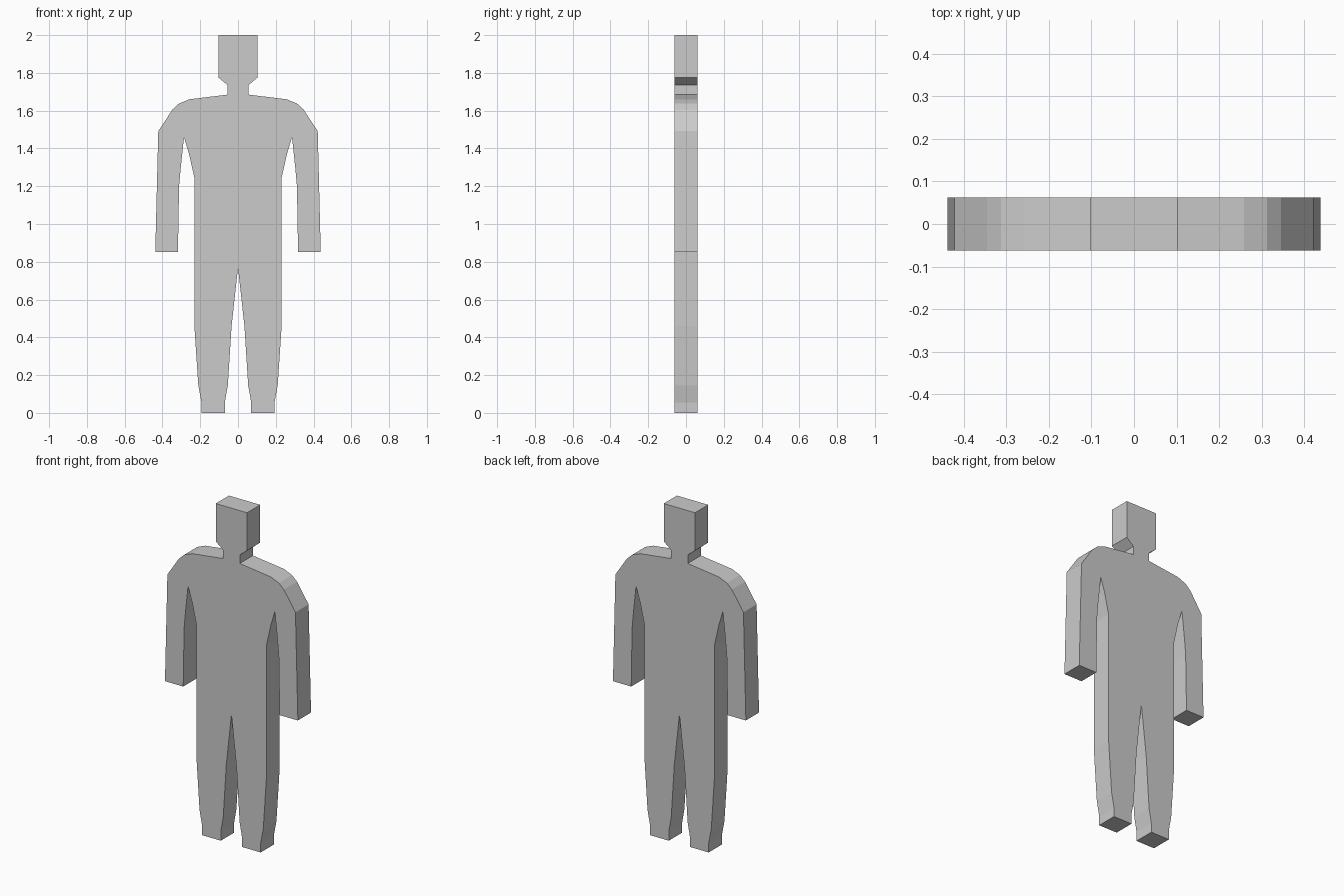
import bpy
import bmesh

cube = bpy.data.objects.get("Cube")
if cube:
    bpy.data.objects.remove(cube, do_unlink=True)

HALF_DEPTH = 0.062

# Left half of the outline as (x, z), from head down to crotch
head = [(0.103, 2.0), (0.103, 1.775)]
neck = [(0.055, 1.735), (0.055, 1.685)]
shoulder = [(0.258, 1.66), (0.312, 1.638), (0.346, 1.607), (0.422, 1.492)]
arm = [(0.438, 0.852), (0.318, 0.852), (0.312, 1.2), (0.304, 1.29), (0.286, 1.46)]
torso = [(0.259, 1.37), (0.231, 1.245)]
leg_outer = [(0.231, 0.46), (0.21, 0.145), (0.193, 0.055), (0.193, 0.0)]
leg_inner = [(0.07, 0.0), (0.07, 0.055), (0.054, 0.145), (0.034, 0.46)]
crotch = [(0.0, 0.77)]

half = head + neck + shoulder + arm + torso + leg_outer + leg_inner
outline = half + crotch + [(-x, z) for x, z in reversed(half)]

# Flat grey material
grey = bpy.data.materials.new("light_grey")
grey.use_nodes = True
colour = (0.6, 0.6, 0.6, 1.0)
grey.diffuse_color = colour
grey.node_tree.nodes["Principled BSDF"].inputs["Base Color"].default_value = colour

# Extrude the outline through the thickness
bm = bmesh.new()
front = bm.faces.new([bm.verts.new((x, -HALF_DEPTH, z)) for x, z in outline])
result = bmesh.ops.extrude_face_region(bm, geom=[front], use_keep_orig=True)
back = [v for v in result["geom"] if isinstance(v, bmesh.types.BMVert)]
bmesh.ops.translate(bm, verts=back, vec=(0, 2 * HALF_DEPTH, 0))
bmesh.ops.recalc_face_normals(bm, faces=bm.faces)

mesh = bpy.data.meshes.new("human_figure")
bm.to_mesh(mesh)
bm.free()
mesh.materials.append(grey)
figure = bpy.data.objects.new("human_figure", mesh)
bpy.context.collection.objects.link(figure)
